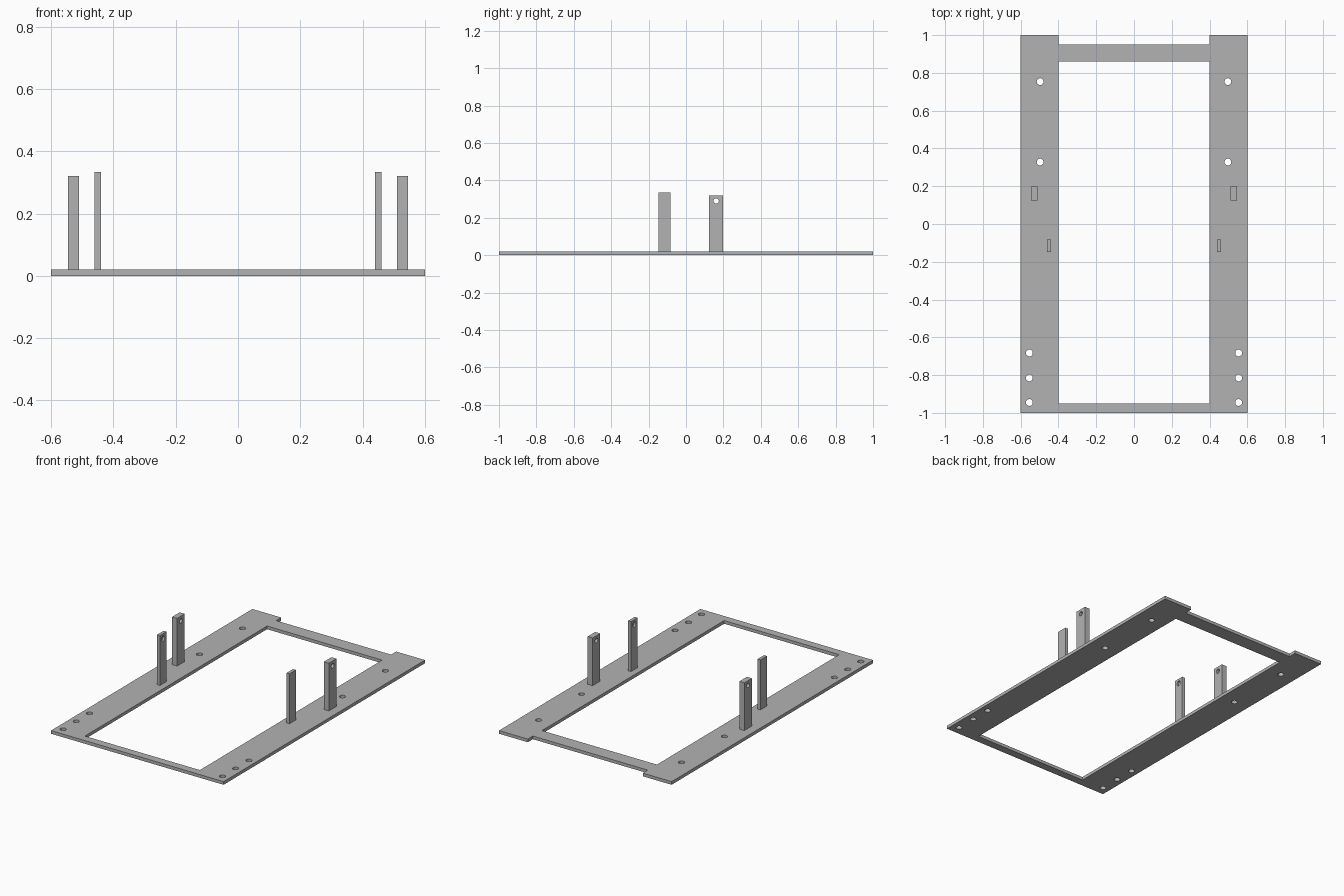
import bpy, bmesh
from mathutils import Matrix, Vector

if "Cube" in bpy.data.objects:
    bpy.data.objects.remove(bpy.data.objects["Cube"], do_unlink=True)

GREY = (0.45, 0.45, 0.45, 1)
mat = bpy.data.materials.new("plain grey")
mat.use_nodes = True
mat.diffuse_color = GREY
mat.node_tree.nodes["Principled BSDF"].inputs["Base Color"].default_value = GREY


def add_box(bm, lo, hi):
    lo, hi = Vector(lo), Vector(hi)
    m = Matrix.Translation((lo + hi) / 2) @ Matrix.Diagonal((*(hi - lo), 1))
    bmesh.ops.create_cube(bm, size=1, matrix=m)


def add_cylinder(bm, centre, radius, depth, axis="Z"):
    turn = Matrix.Rotation(1.5707963, 4, "Y") if axis == "X" else Matrix.Identity(4)
    bmesh.ops.create_cone(bm, cap_ends=True, segments=24, radius1=radius, radius2=radius,
                          depth=depth, matrix=Matrix.Translation(centre) @ turn)


def make_object(name, bm):
    mesh = bpy.data.meshes.new(name)
    bm.to_mesh(mesh)
    bm.free()
    mesh.materials.append(mat)
    obj = bpy.data.objects.new(name, mesh)
    bpy.context.collection.objects.link(obj)
    return obj


def cut(obj, bm):
    """Subtract the cutter shapes and keep only the finished mesh."""
    cutter = make_object("cutter", bm)
    cutter.hide_render = True
    mod = obj.modifiers.new("cut", "BOOLEAN")
    mod.operation, mod.solver, mod.object = "DIFFERENCE", "EXACT", cutter
    deps = bpy.context.evaluated_depsgraph_get()
    mesh = bpy.data.meshes.new_from_object(obj.evaluated_get(deps))
    obj.modifiers.clear()
    obj.data = mesh
    bpy.data.objects.remove(cutter, do_unlink=True)


THICK = 0.02

# Base frame: slab with central opening, rear notch and bolt holes
bm = bmesh.new()
add_box(bm, (-0.6, -1, 0), (0.6, 1, THICK))
frame = make_object("base_frame", bm)
bm = bmesh.new()
add_box(bm, (-0.4, -0.95, -0.1), (0.4, 0.86, 0.1))
add_box(bm, (-0.4, 0.95, -0.1), (0.4, 1.1, 0.1))
for side in (-1, 1):
    for x, y in ((0.497, 0.754), (0.497, 0.328), (0.554, -0.683), (0.554, -0.815), (0.554, -0.945)):
        add_cylinder(bm, (side * x, y, 0), 0.018, 0.2)
cut(frame, bm)

# Upright posts: drilled through at the rear, blind inner holes at the front
for side, label in ((1, "left"), (-1, "right")):
    for name, x0, x1, y0, y1, top, hole_x, radius, depth in (
            ("rear_post", 0.51, 0.545, 0.124, 0.199, 0.32, 0.53, 0.014, 0.2),
            ("front_post", 0.44, 0.46, -0.147, -0.082, 0.334, 0.44, 0.016, 0.024)):
        bm = bmesh.new()
        xs = sorted((side * x0, side * x1))
        add_box(bm, (xs[0], y0, THICK), (xs[1], y1, top))
        post = make_object(label + "_" + name, bm)
        bm = bmesh.new()
        add_cylinder(bm, (side * hole_x, (y0 + y1) / 2, top - 0.03), radius, depth, "X")
        cut(post, bm)
